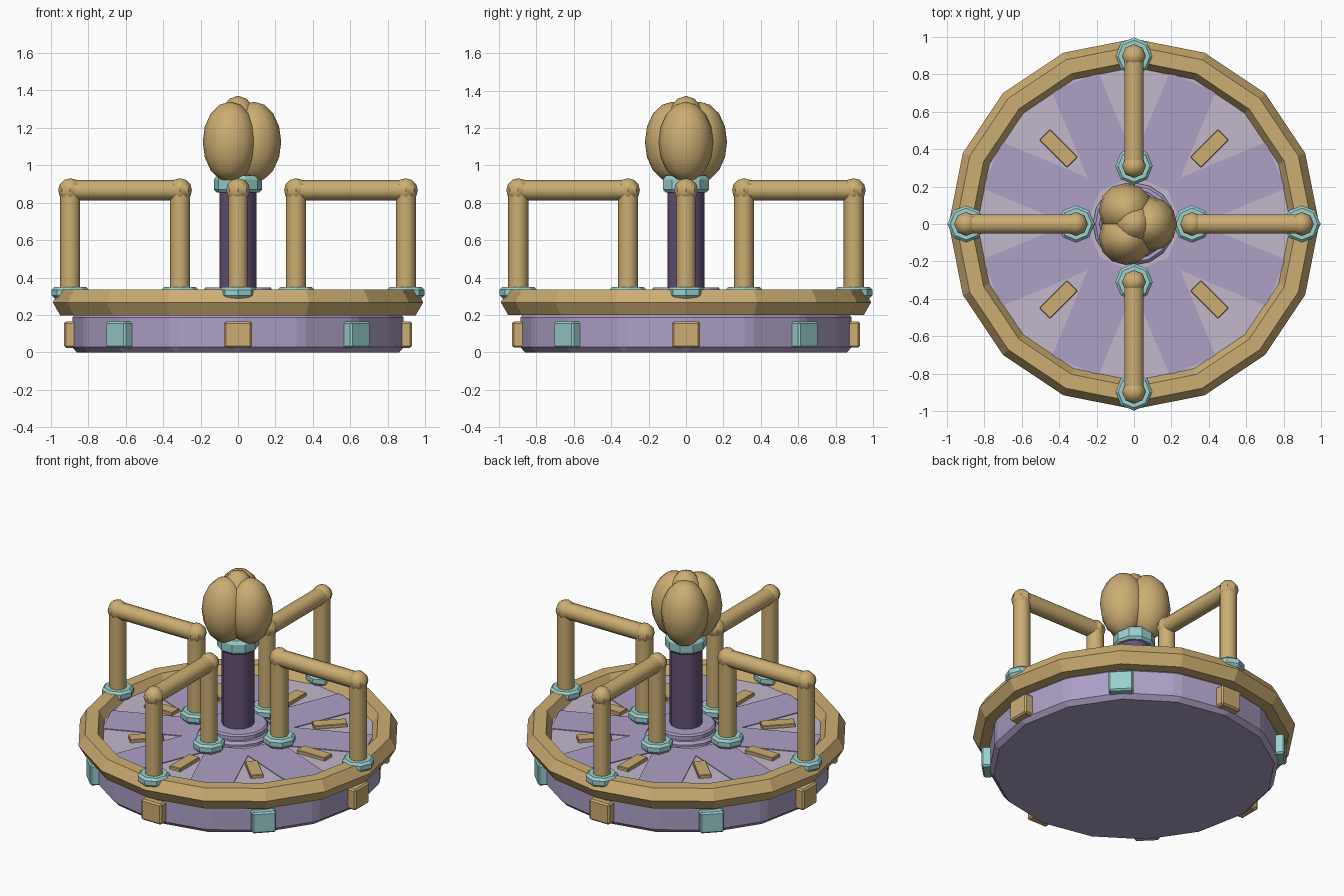
import bpy, bmesh
from math import sin, cos, pi, radians
from mathutils import Matrix

cube = bpy.data.objects.get("Cube")
if cube:
    bpy.data.objects.remove(cube, do_unlink=True)


def material(name, rgb):
    m = bpy.data.materials.new(name)
    m.use_nodes = True
    m.diffuse_color = (*rgb, 1)
    m.node_tree.nodes["Principled BSDF"].inputs["Base Color"].default_value = (*rgb, 1)
    return m


GOLD = material("warm gold", (0.60, 0.42, 0.17))
TEAL = material("pale teal", (0.32, 0.63, 0.61))
LILAC = material("lilac", (0.42, 0.35, 0.56))
PALE = material("pale lilac grey", (0.54, 0.48, 0.60))
PLUM = material("dark plum", (0.13, 0.085, 0.19))


def finish(name, bm, mat, matrix=Matrix(), bevel=0, smooth=None):
    bmesh.ops.recalc_face_normals(bm, faces=bm.faces)
    me = bpy.data.meshes.new(name)
    bm.to_mesh(me)
    bm.free()
    me.materials.append(mat)
    ob = bpy.data.objects.new(name, me)
    bpy.context.collection.objects.link(ob)
    ob.matrix_world = matrix
    if bevel:
        mod = ob.modifiers.new("bevel", "BEVEL")
        mod.width, mod.segments, mod.limit_method = bevel, 1, "NONE"
    if smooth:
        bpy.ops.object.select_all(action="DESELECT")
        ob.select_set(True)
        bpy.context.view_layer.objects.active = ob
        bpy.ops.object.shade_smooth_by_angle(angle=radians(smooth))
    return ob


def turned(name, profile, sides, mat, matrix=Matrix(), closed=False, **kw):
    """Revolve (radius, z) points around z; cap the ends unless the profile is closed."""
    bm = bmesh.new()
    rings = [[bm.verts.new((r * cos(2 * pi * i / sides), r * sin(2 * pi * i / sides), z))
              for i in range(sides)] for r, z in profile]
    pairs = list(zip(rings, rings[1:]))
    if closed:
        pairs.append((rings[-1], rings[0]))
    else:
        bm.faces.new(rings[0])
        bm.faces.new(rings[-1])
    for a, b in pairs:
        for i in range(sides):
            j = (i + 1) % sides
            bm.faces.new((a[i], a[j], b[j], b[i]))
    return finish(name, bm, mat, matrix, **kw)


def box(name, size, mat, matrix, bevel=0):
    bm = bmesh.new()
    bmesh.ops.create_cube(bm, size=1)
    bmesh.ops.scale(bm, vec=size, verts=bm.verts)
    return finish(name, bm, mat, matrix, bevel)


def ball(name, scale, mat, matrix, segments=12, rings=8, smooth=None):
    bm = bmesh.new()
    bmesh.ops.create_uvsphere(bm, u_segments=segments, v_segments=rings, radius=1)
    bmesh.ops.scale(bm, vec=scale, verts=bm.verts)
    return finish(name, bm, mat, matrix, smooth=smooth)


def around(angle, r, z):
    return Matrix.Rotation(angle, 4, "Z") @ Matrix.Translation((r, 0, z))


# Platform: beveled base, pale deck, hexagonal-section rim
turned("base", [(0.89, 0), (0.89, 0.215)], 16, LILAC, bevel=0.028)
turned("deck", [(0.85, 0.19), (0.85, 0.28)], 16, PALE)
rim = [(0.91 + 0.08 * cos(k * pi / 3), 0.268 + 0.08 * sin(k * pi / 3)) for k in range(6)]
turned("rim", rim, 16, GOLD, closed=True)

# Deck strips, slats and side blocks
for k in range(8):
    a = k * pi / 4
    box(f"deck_strip_{k}", (0.584, 0.268, 0.008), LILAC, around(a + pi / 8, 0.528, 0.281))
    box(f"slat_{k}", (0.21, 0.08, 0.03), GOLD, around(a, 0.57, 0.287), 0.004)
    box(f"side_block_{k}", (0.08, 0.15, 0.14), TEAL if k % 2 else GOLD,
        around(a, 0.89, 0.095), 0.01)

# Central hub, pole and collar
turned("hub", [(0.22, 0.27), (0.22, 0.295), (0.205, 0.31), (0.185, 0.31),
               (0.185, 0.335), (0.175, 0.346)], 16, LILAC)
turned("pole", [(0.1, 0.3), (0.1, 0.92)], 12, PLUM, smooth=35)
turned("pole_collar", [(0.115, 0.855), (0.128, 0.87), (0.128, 0.925), (0.112, 0.947)], 10, TEAL)

# Handrails: two posts, a top bar, round joints and foot collars each
R_IN, R_OUT, Z_BAR, TUBE = 0.31, 0.897, 0.867, 0.054
collar = [(0.08, 0.285), (0.1, 0.305), (0.1, 0.335), (0.085, 0.35)]
for k in range(4):
    a = k * pi / 2
    for side, r in (("inner", R_IN), ("outer", R_OUT)):
        turned(f"{side}_post_{k}", [(TUBE, 0.27), (TUBE, Z_BAR)], 10, GOLD, around(a, r, 0), smooth=40)
        turned(f"{side}_collar_{k}", collar, 8, TEAL, around(a, r, 0))
        ball(f"{side}_joint_{k}", (0.064,) * 3, GOLD, around(a, r, Z_BAR), 8, 6, smooth=40)
    turned(f"top_bar_{k}", [(TUBE, 0), (TUBE, R_OUT - R_IN)], 10, GOLD,
           around(a, R_IN, Z_BAR) @ Matrix.Rotation(pi / 2, 4, "Y"), smooth=40)

# Bud on top: three overlapping petals around a core
for k in range(3):
    ball(f"bud_petal_{k}", (0.146, 0.146, 0.215), GOLD, around(k * 2 * pi / 3, 0.085, 1.125), smooth=40)
ball("bud_core", (0.12, 0.12, 0.215), GOLD, Matrix.Translation((0, 0, 1.157)), smooth=40)
